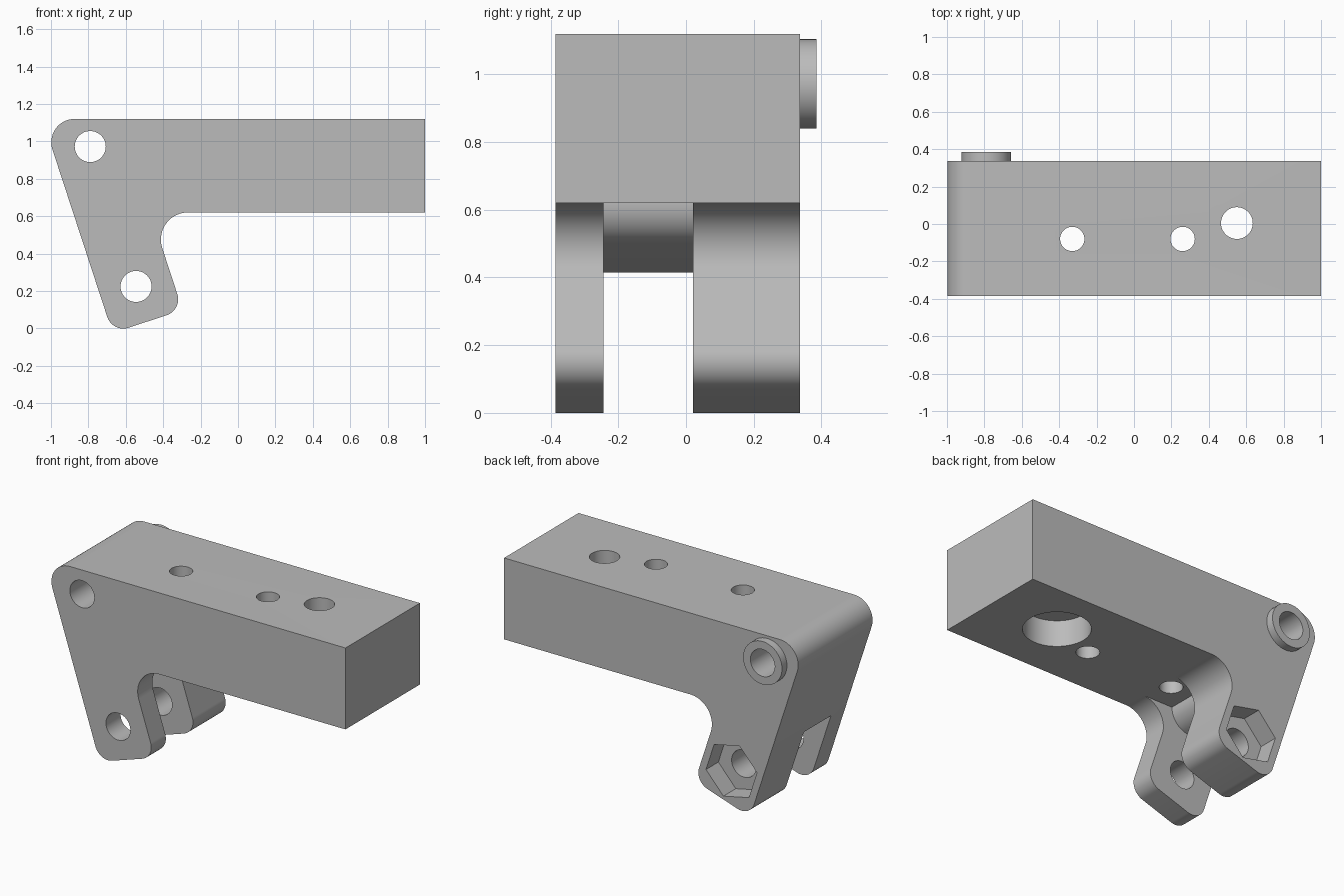
import bpy, bmesh, math
from mathutils import Vector

cube = bpy.data.objects.get("Cube")
if cube:
    bpy.data.objects.remove(cube, do_unlink=True)

grey = bpy.data.materials.new("plain grey")
grey.use_nodes = True
grey.diffuse_color = (0.5, 0.5, 0.5, 1)
grey.node_tree.nodes["Principled BSDF"].inputs["Base Color"].default_value = (0.5, 0.5, 0.5, 1)

FRONT, BACK = -0.385, 0.337
TOP, UNDER = 1.12, 0.62
PIVOT = Vector((-0.545, 0.224))
UPPER = Vector((-0.79, 0.972))
ALONG = (PIVOT - UPPER).normalized()          # down the leg
ACROSS = Vector((-ALONG.y, ALONG.x))          # towards the right edge of the leg
HALF = 0.197


def leg_point(u, v):
    return PIVOT + ACROSS * u + ALONG * v


def edge_at(u, z):
    """Point at height z on the line running along the leg at offset u."""
    p = leg_point(u, 0)
    return p + ALONG * ((z - p.y) / ALONG.y)


def rounded(corners, steps=14):
    """Replace each (point, radius) corner by an arc."""
    out = []
    for i, (p, r) in enumerate(corners):
        p = Vector(p)
        if r == 0:
            out.append(p)
            continue
        a = (Vector(corners[i - 1][0]) - p).normalized()
        b = (Vector(corners[(i + 1) % len(corners)][0]) - p).normalized()
        half = a.angle(b) / 2
        centre = p + (a + b).normalized() * (r / math.sin(half))
        s = p + a * (r / math.tan(half)) - centre
        e = p + b * (r / math.tan(half)) - centre
        total = s.angle(e)
        for k in range(steps + 1):
            t = k / steps
            out.append(centre + (s * math.sin((1 - t) * total) + e * math.sin(t * total)) / math.sin(total))
    return out


def circle(c, r, n=48, phase=0.0):
    return [Vector((c[0] + r * math.cos(phase + math.tau * i / n),
                    c[1] + r * math.sin(phase + math.tau * i / n))) for i in range(n)]


def prism(name, outline, low, high, axis="y"):
    """Extrude a flat outline along y or z."""
    bm = bmesh.new()
    place = (lambda p, h: (p.x, h, p.y)) if axis == "y" else (lambda p, h: (p.x, p.y, h))
    face = bm.faces.new([bm.verts.new(place(p, low)) for p in outline])
    grown = bmesh.ops.extrude_face_region(bm, geom=[face])
    for v in grown["geom"]:
        if isinstance(v, bmesh.types.BMVert):
            if axis == "y":
                v.co.y = high
            else:
                v.co.z = high
    bmesh.ops.recalc_face_normals(bm, faces=bm.faces)
    mesh = bpy.data.meshes.new(name)
    bm.to_mesh(mesh)
    bm.free()
    mesh.materials.append(grey)
    obj = bpy.data.objects.new(name, mesh)
    bpy.context.collection.objects.link(obj)
    return obj


def combine(target, tool, operation="DIFFERENCE"):
    tool.hide_render = True
    mod = target.modifiers.new(tool.name, "BOOLEAN")
    mod.operation, mod.solver, mod.object = operation, "EXACT", tool
    bpy.context.view_layer.objects.active = target
    bpy.ops.object.modifier_apply(modifier=mod.name)
    bpy.data.objects.remove(tool, do_unlink=True)


# Angled bracket: horizontal arm with a slanted leg
bracket = prism("bracket", rounded([
    ((1, TOP), 0),
    (edge_at(-HALF, TOP), 0.125),
    (leg_point(-HALF, HALF), 0.09),
    (leg_point(HALF, HALF), 0.09),
    (edge_at(HALF, UNDER), 0.145),
    ((1, UNDER), 0)]), FRONT, BACK)

# Round boss on the back
combine(bracket, prism("boss", circle(UPPER, 0.132), 0.2, 0.385), "UNION")

# Slot that splits the leg into a fork, leaving a rounded web above
ceiling, web_r = -0.265, 0.125
centre = leg_point(HALF - web_r, ceiling - web_r)
start = math.atan2(ALONG.y, ALONG.x)
web = [centre + Vector((math.cos(start * (1 - k / 14)), math.sin(start * (1 - k / 14)))) * web_r
       for k in range(15)]
slot = [leg_point(-0.6, ceiling)] + web
slot += [Vector((web[-1].x, UNDER)), Vector((0, UNDER)), Vector((0, -0.4)), Vector((-1, -0.4))]
combine(bracket, prism("slot", slot, -0.243, 0.02))

# Cross holes and the hexagonal nut pocket
for name, c in (("upper_hole", UPPER), ("pivot_hole", PIVOT)):
    combine(bracket, prism(name, circle(c, 0.083), -1, 1))
combine(bracket, prism("nut_pocket", circle(PIVOT, 0.177, 6, math.radians(-12)), BACK - 0.12, 1))

# Vertical holes through the arm, the largest widened from below
for c, r in (((-0.33, -0.08), 0.065), ((0.26, -0.08), 0.065), ((0.55, 0.005), 0.085)):
    combine(bracket, prism("arm_hole", circle(c, r), 0.5, 1.5, "z"))
combine(bracket, prism("counterbore", circle((0.55, 0.005), 0.187), 0.5, UNDER + 0.16, "z"))

# Smooth curved walls, sharp corners
bpy.ops.object.select_all(action="DESELECT")
bracket.select_set(True)
bpy.context.view_layer.objects.active = bracket
bpy.ops.object.shade_smooth_by_angle(angle=math.radians(25))
